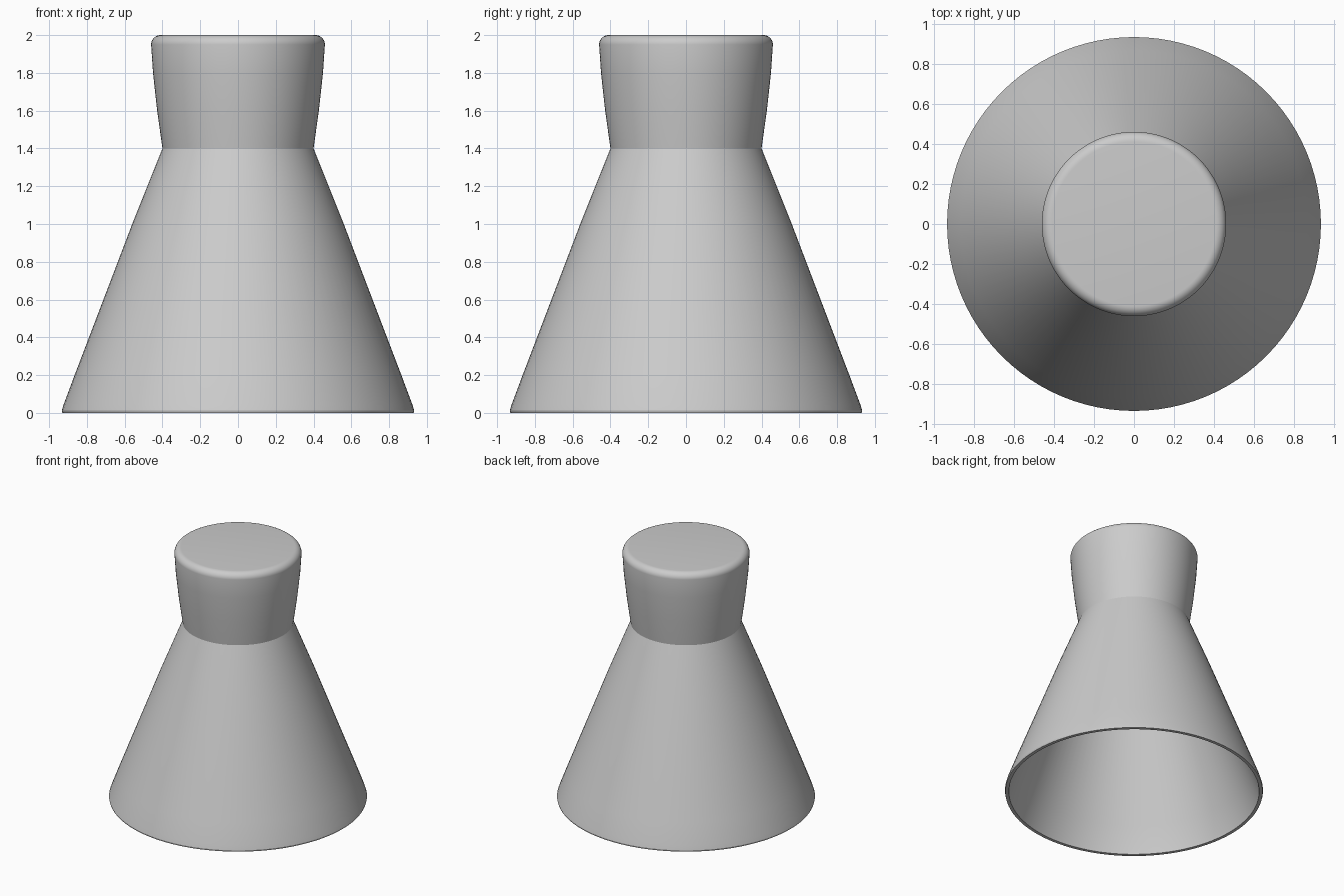
import bpy, bmesh, math

cube = bpy.data.objects.get("Cube")
if cube:
    bpy.data.objects.remove(cube, do_unlink=True)

grey = bpy.data.materials.new("light grey")
grey.use_nodes = True
colour = (0.6, 0.6, 0.6, 1)
grey.diffuse_color = colour
grey.node_tree.nodes["Principled BSDF"].inputs["Base Color"].default_value = colour


def lathe(name, profile, steps=96):
    """Spin a (radius, height) profile around the z axis."""
    bm = bmesh.new()
    verts = [bm.verts.new((r, 0, z)) for r, z in profile]
    edges = [bm.edges.new(pair) for pair in zip(verts, verts[1:])]
    bmesh.ops.spin(bm, geom=verts + edges, cent=(0, 0, 0), axis=(0, 0, 1),
                   angle=math.tau, steps=steps)
    bmesh.ops.remove_doubles(bm, verts=bm.verts, dist=0.0005)
    bmesh.ops.recalc_face_normals(bm, faces=bm.faces)
    mesh = bpy.data.meshes.new(name)
    bm.to_mesh(mesh)
    bm.free()
    mesh.materials.append(grey)
    obj = bpy.data.objects.new(name, mesh)
    bpy.context.collection.objects.link(obj)
    bpy.ops.object.select_all(action='DESELECT')
    obj.select_set(True)
    bpy.context.view_layer.objects.active = obj
    bpy.ops.object.shade_smooth_by_angle(angle=math.radians(25))
    return obj


# Rounded shoulder between the neck side and the flat top
shoulder = [(0.41 + 0.05 * math.cos(a), 1.95 + 0.05 * math.sin(a))
            for a in (math.pi / 2 * i / 8 for i in range(9))]

# Thin hollow shell: inside cone and neck, rim, outside cone, neck, top
inside = [(0, 1.97), (0.41, 1.97), (0.37, 1.4), (0.835, 0.2), (0.9, 0.02)]
rim = [(0.905, 0), (0.93, 0), (0.933, 0.012), (0.923, 0.045)]
outside = [(0.865, 0.2), (0.56, 1.0), (0.4, 1.4), (0.428, 1.6), (0.45, 1.8)]
lathe("flared_body", inside + rim + outside + shoulder + [(0, 2)])
